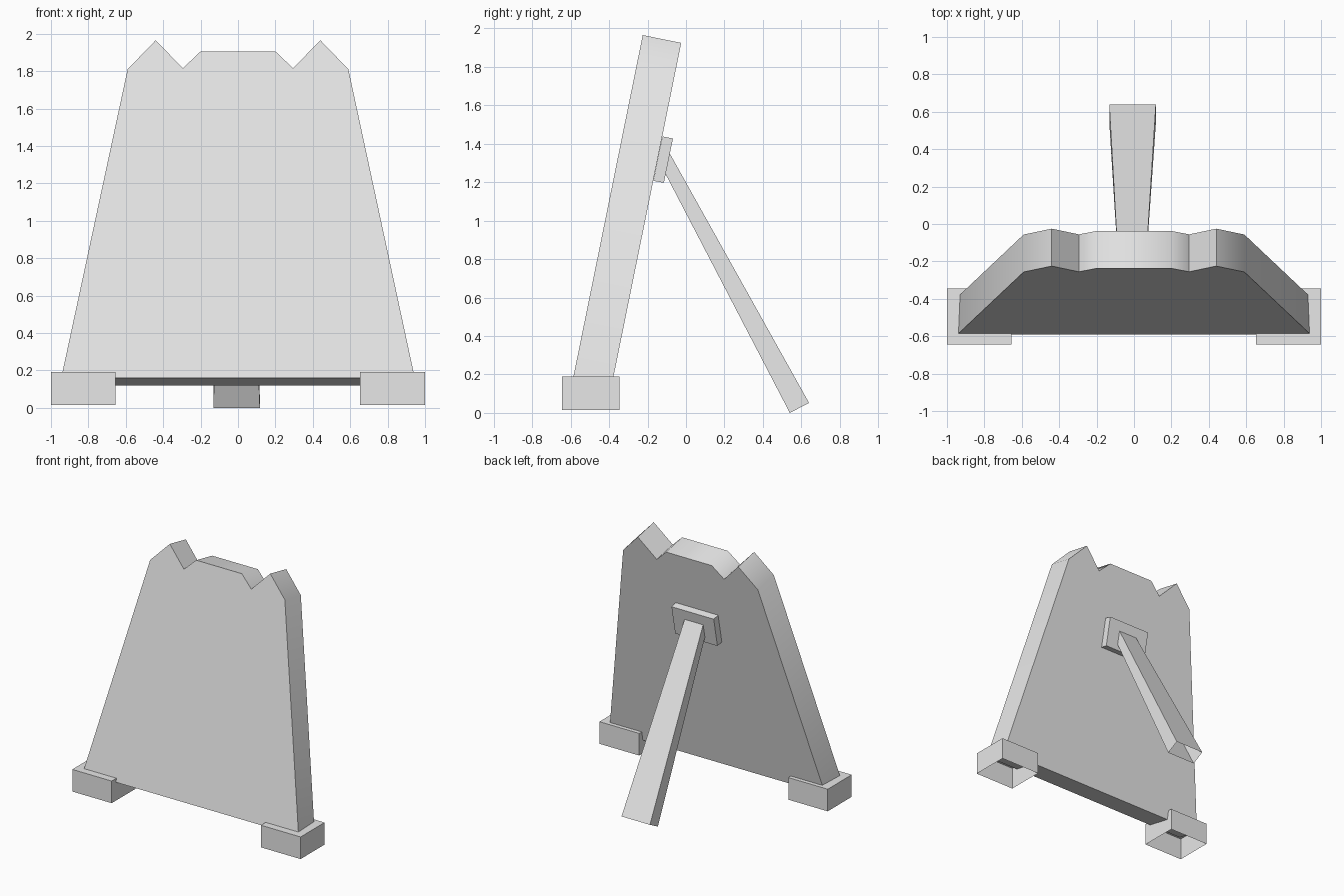
import bpy
import bmesh
import math

cube = bpy.data.objects.get("Cube")
if cube:
    bpy.data.objects.remove(cube, do_unlink=True)

# One plain grey for the whole model
GREY = (0.8, 0.8, 0.8, 1.0)
grey = bpy.data.materials.new("plain_grey")
grey.use_nodes = True
grey.diffuse_color = GREY
grey.node_tree.nodes["Principled BSDF"].inputs["Base Color"].default_value = GREY


def loft(name, start, end, open_start=False):
    """Solid between two matching rings of points; the start cap may be left open."""
    bm = bmesh.new()
    a = [bm.verts.new(p) for p in start]
    b = [bm.verts.new(p) for p in end]
    cap = bm.faces.new(a)
    bm.faces.new(b[::-1])
    n = len(a)
    for i in range(n):
        j = (i + 1) % n
        bm.faces.new((a[j], a[i], b[i], b[j]))
    bmesh.ops.recalc_face_normals(bm, faces=bm.faces[:])
    if open_start:
        bmesh.ops.delete(bm, geom=[cap], context='FACES_ONLY')
    mesh = bpy.data.meshes.new(name)
    bm.to_mesh(mesh)
    bm.free()
    mesh.materials.append(grey)
    obj = bpy.data.objects.new(name, mesh)
    bpy.context.collection.objects.link(obj)
    return obj


def rect(x0, x1, y0, y1, z):
    return [(x0, y0, z), (x1, y0, z), (x1, y1, z), (x0, y1, z)]


# Leaning panel: mirrored outline with two peaks and a flat crown
LEAN = 0.203
THICK = 0.2
half = [(0.945, 0.16), (0.59, 1.81), (0.44, 1.965), (0.295, 1.815), (0.2, 1.905)]
outline = half + [(-x, z) for x, z in reversed(half)]
front = [(x, -0.225 + (z - 1.965) * LEAN, z) for x, z in outline]
back = [(x, y + THICK, z - THICK * LEAN) for x, y, z in front]
panel = loft("panel", front, back)

bpy.ops.object.select_all(action='DESELECT')
panel.select_set(True)
bpy.context.view_layer.objects.active = panel
bpy.ops.object.shade_smooth_by_angle(angle=math.radians(50))

# Hollow feet, open underneath
for name, x0, x1 in (("left_foot", 0.652, 1.0), ("right_foot", -1.0, -0.655)):
    loft(name, rect(x0, x1, -0.645, -0.345, 0.015),
         rect(x0, x1, -0.645, -0.345, 0.19), open_start=True)

# Mounting pad on the back of the panel
pad = [(-0.17, 1.207), (-0.115, 1.197), (-0.068, 1.427), (-0.123, 1.438)]
loft("mounting_pad", [(-0.195, y, z) for y, z in pad],
     [(0.175, y, z) for y, z in pad])


# Tapered rear leg, open at the ground end
def leg_ring(x0, x1, under, upper):
    return [(x0, *under), (x1, *under), (x1, *upper), (x0, *upper)]


loft("rear_leg", leg_ring(-0.132, 0.117, (0.54, 0.0), (0.64, 0.052)),
     leg_ring(-0.09, 0.07, (-0.13, 1.288), (-0.105, 1.386)), open_start=True)
